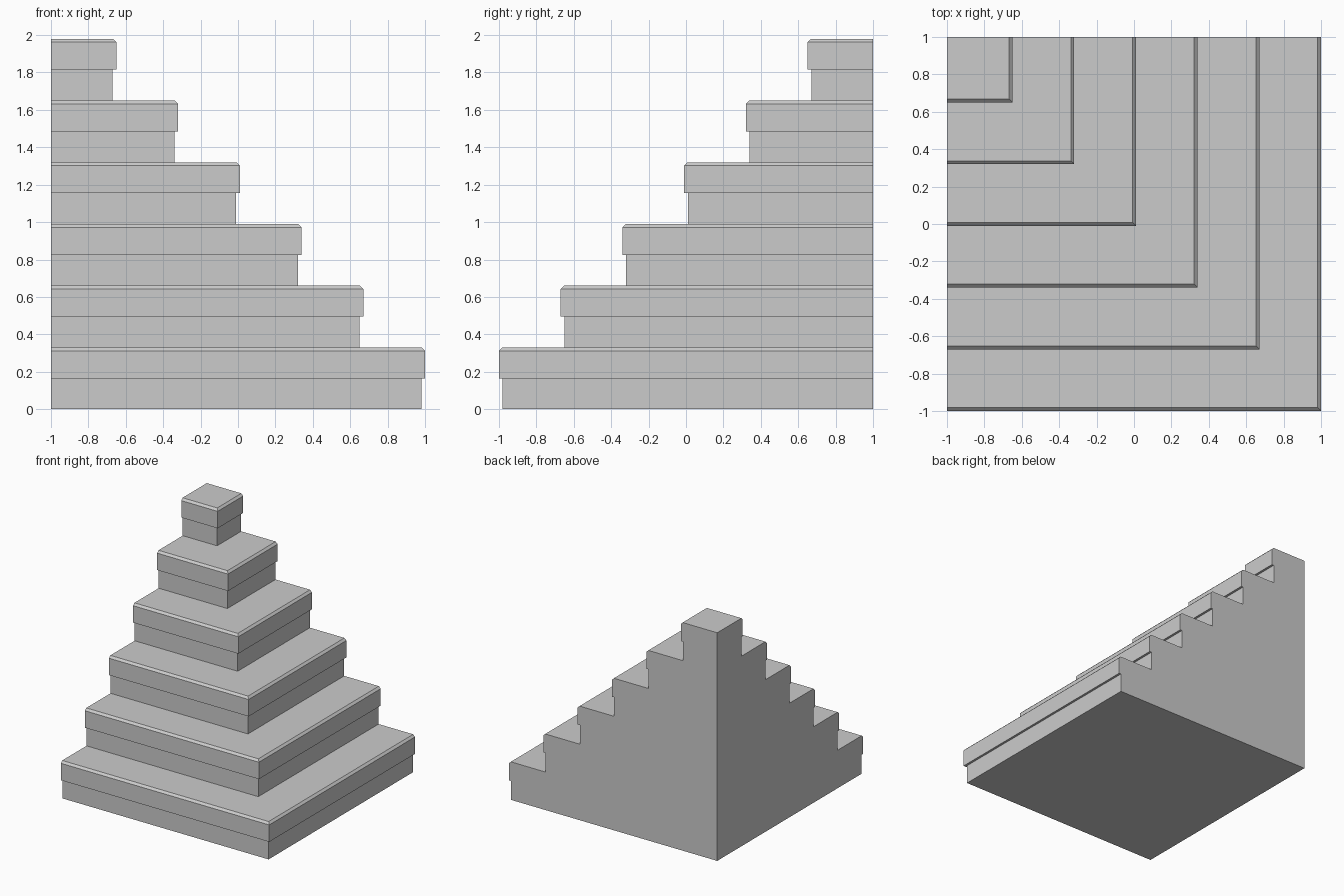
import bpy
import bmesh

if "Cube" in bpy.data.objects:
    bpy.data.objects.remove(bpy.data.objects["Cube"])

STEPS = 6
STEP = 0.33      # rise and run of each step
INSET = 0.02     # riser set back under its tread slab
CHAMFER = 0.018  # top edge of each slab

# Stair profile as (distance from back-left corner, height), bottom to top
profile = []
for i in range(STEPS):
    w, z = 2 - STEP * i, STEP * i
    profile += [(w - INSET, z), (w - INSET, z + STEP / 2), (w, z + STEP / 2),
                (w, z + STEP - CHAMFER), (w - CHAMFER, z + STEP)]

bm = bmesh.new()

# Sweep the profile around the outer corner: left end, mitred corner, back end
left = [bm.verts.new((-1, 1 - w, z)) for w, z in profile]
corner = [bm.verts.new((w - 1, 1 - w, z)) for w, z in profile]
back = [bm.verts.new((w - 1, 1, z)) for w, z in profile]
for a, b in ((left, corner), (corner, back)):
    for i in range(len(profile) - 1):
        bm.faces.new((a[i], b[i], b[i + 1], a[i + 1]))

# Flat back and left walls, underside and top
foot = bm.verts.new((-1, 1, 0))
peak = bm.verts.new((-1, 1, STEP * STEPS))
bm.faces.new([foot] + left + [peak])
bm.faces.new([peak] + back[::-1] + [foot])
bm.faces.new((foot, back[0], corner[0], left[0]))
bm.faces.new((peak, left[-1], corner[-1], back[-1]))
bmesh.ops.recalc_face_normals(bm, faces=bm.faces[:])

mesh = bpy.data.meshes.new("corner_stairs")
bm.to_mesh(mesh)
bm.free()
bpy.context.collection.objects.link(bpy.data.objects.new("corner_stairs", mesh))
